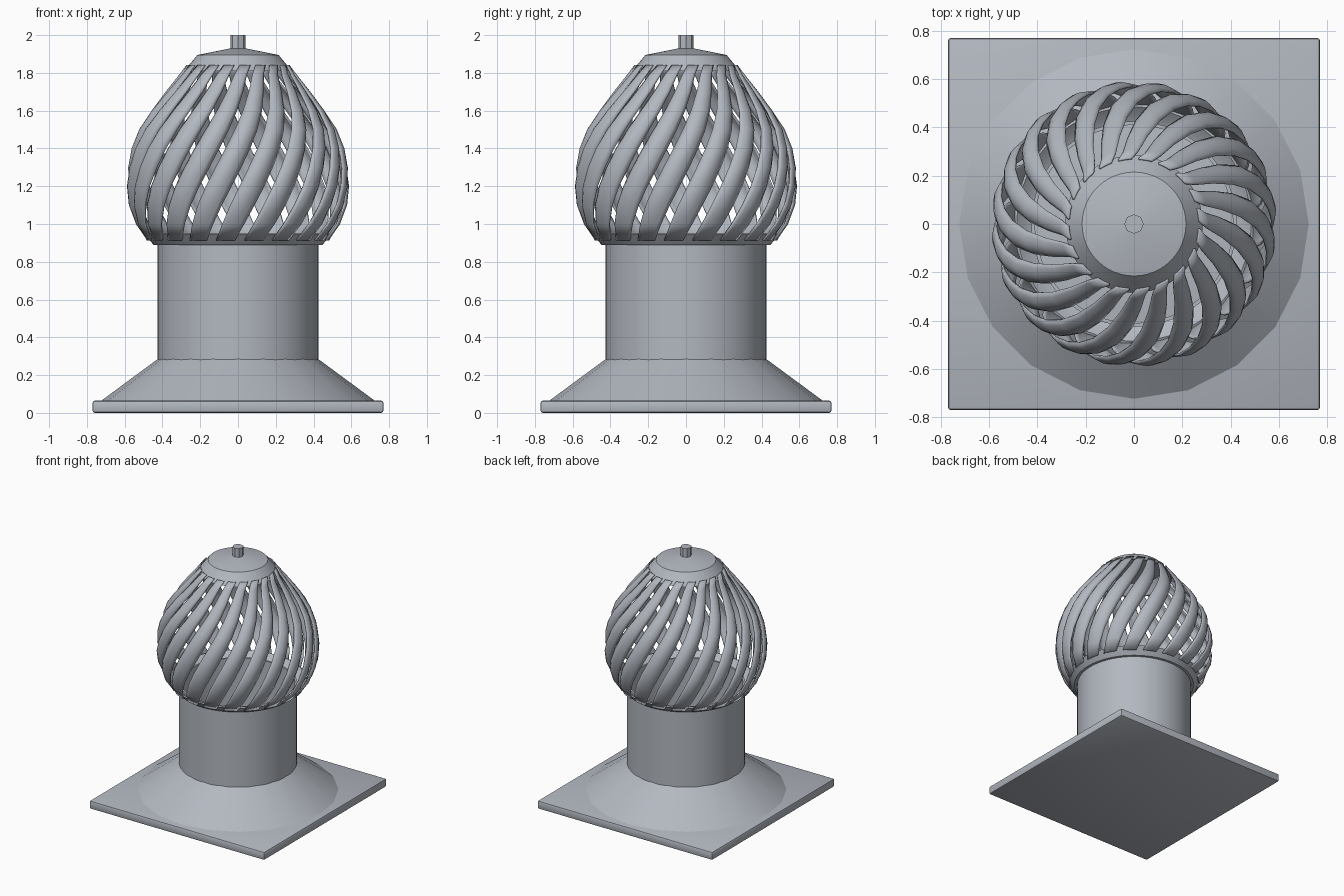
import bpy, bmesh, math

if "Cube" in bpy.data.objects:
    bpy.data.objects.remove(bpy.data.objects["Cube"])

metal = bpy.data.materials.new("galvanised_grey")
metal.diffuse_color = (0.45, 0.48, 0.53, 1)
metal.use_nodes = True
metal.node_tree.nodes["Principled BSDF"].inputs["Base Color"].default_value = metal.diffuse_color


def finish(name, bm, angle=35):
    bmesh.ops.recalc_face_normals(bm, faces=bm.faces)
    me = bpy.data.meshes.new(name)
    bm.to_mesh(me)
    bm.free()
    ob = bpy.data.objects.new(name, me)
    bpy.context.collection.objects.link(ob)
    me.materials.append(metal)
    bpy.ops.object.select_all(action='DESELECT')
    ob.select_set(True)
    bpy.context.view_layer.objects.active = ob
    bpy.ops.object.shade_smooth_by_angle(angle=math.radians(angle))
    return ob


def lathe(name, profile, sides, closed=False):
    # revolve (radius, height) points; radius 0 makes a pole
    bm = bmesh.new()
    rings = []
    for r, z in profile:
        if r == 0:
            rings.append([bm.verts.new((0, 0, z))] * sides)
        else:
            rings.append([bm.verts.new((r * math.cos(2 * math.pi * i / sides),
                                        r * math.sin(2 * math.pi * i / sides), z))
                          for i in range(sides)])
    pairs = list(zip(rings, rings[1:])) + ([(rings[-1], rings[0])] if closed else [])
    for a, b in pairs:
        for i in range(sides):
            j = (i + 1) % sides
            quad = list(dict.fromkeys((a[i], a[j], b[j], b[i])))
            if len(quad) > 2:
                bm.faces.new(quad)
    return finish(name, bm)


# square base plate with softened edges
bm = bmesh.new()
bmesh.ops.create_cube(bm, size=1)
for v in bm.verts:
    v.co = (v.co.x * 1.54, v.co.y * 1.54, (v.co.z + 0.5) * 0.065)
bmesh.ops.bevel(bm, geom=list(bm.edges), offset=0.012, segments=2,
                profile=0.5, affect='EDGES')
finish("base_plate", bm)

# flashing cone, duct, rotor rim, cap and spindle
lathe("flashing_cone", [(0.73, 0.06), (0.425, 0.285)], 20)
lathe("duct", [(0.425, 0.26), (0.425, 0.92), (0.41, 0.92), (0.41, 0.26)], 64, True)
lathe("rotor_rim", [(0.425, 0.888), (0.445, 0.888), (0.465, 0.91), (0.495, 0.945),
                    (0.485, 0.95), (0.45, 0.918), (0.425, 0.905)], 64, True)
lathe("top_cap", [(0, 1.93), (0.04, 1.93), (0.215, 1.895), (0.285, 1.81),
                  (0.275, 1.81), (0.21, 1.885), (0, 1.9)], 48)
lathe("spindle", [(0, 1.9), (0.04, 1.9), (0.04, 2.0), (0, 2.0)], 8)

# twisted, arched vanes of the turbine
COUNT = 20
PROFILE = [(0.48, 0.915), (0.54, 1.0), (0.58, 1.1), (0.595, 1.2), (0.59, 1.3),
           (0.57, 1.4), (0.53, 1.5), (0.465, 1.6), (0.385, 1.7), (0.31, 1.79),
           (0.27, 1.84)]
ACROSS = 6
bm = bmesh.new()
for k in range(COUNT):
    rows = []
    for n, (r, z) in enumerate(PROFILE):
        t = n / (len(PROFILE) - 1)
        swell = math.sin(math.pi * t)
        centre = math.tau * k / COUNT - math.pi / 2 + math.radians(-26 + 52 * t)
        half = math.pi / COUNT * (0.66 + 0.1 * swell)
        row = []
        for i in range(ACROSS + 1):
            u = 2 * i / ACROSS - 1
            rr = r - swell * (0.03 * u * u + 0.022 * (u + 1) / 2)
            a = centre + u * half
            row.append(bm.verts.new((rr * math.cos(a), rr * math.sin(a), z)))
        rows.append(row)
    for a, b in zip(rows, rows[1:]):
        for i in range(ACROSS):
            bm.faces.new((a[i], a[i + 1], b[i + 1], b[i]))
vanes = finish("turbine_vanes", bm, 40)
mod = vanes.modifiers.new("sheet_thickness", 'SOLIDIFY')
mod.thickness = 0.008
mod.offset = 0
